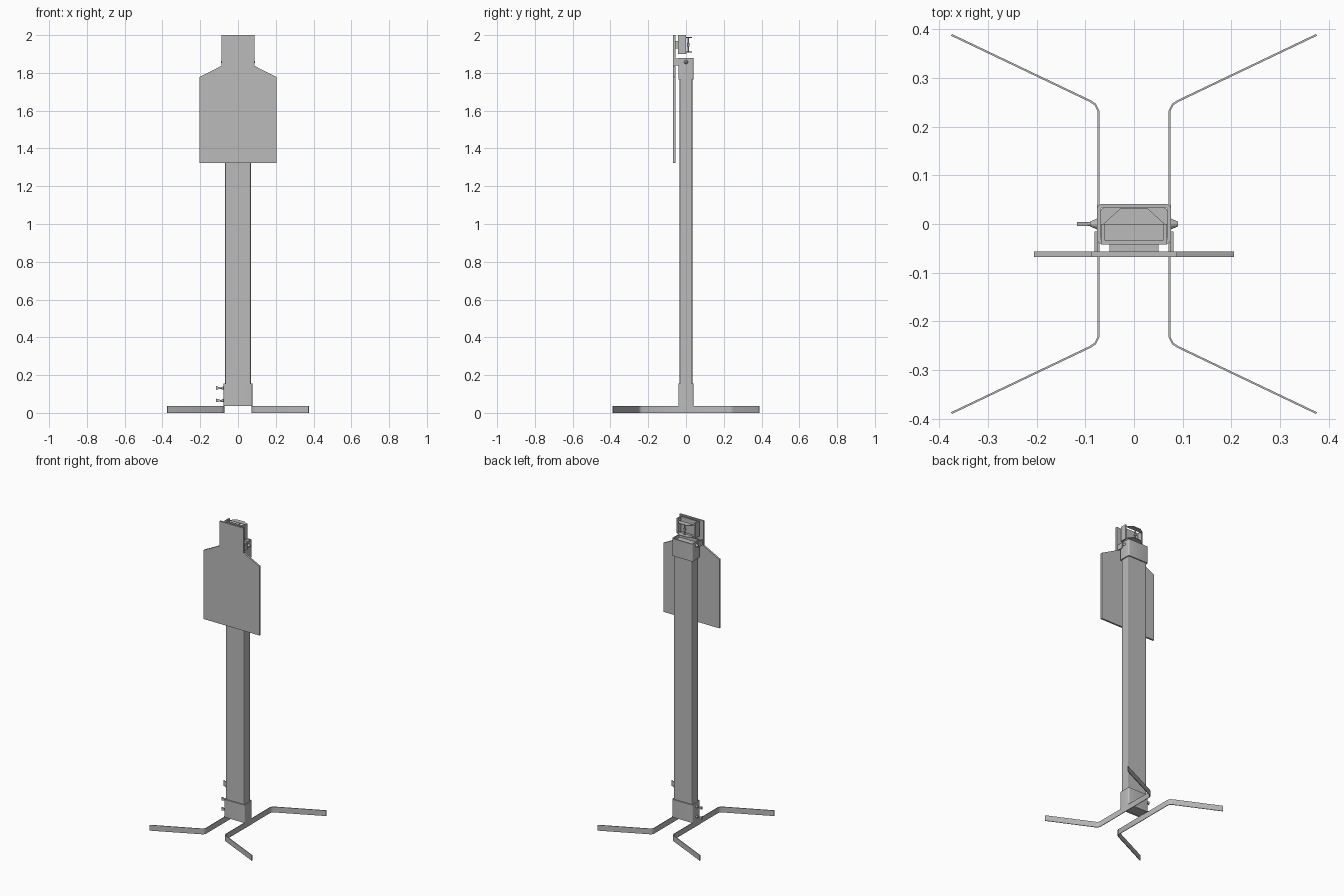
import bpy, bmesh, math
from mathutils import Vector

cube = bpy.data.objects.get("Cube")
if cube:
    bpy.data.objects.remove(cube, do_unlink=True)

steel = bpy.data.materials.new("steel_grey")
steel.use_nodes = True
COLOUR = (0.5, 0.5, 0.5, 1)
steel.diffuse_color = COLOUR
steel.node_tree.nodes["Principled BSDF"].inputs["Base Color"].default_value = COLOUR


def finish(name, bm):
    bmesh.ops.recalc_face_normals(bm, faces=bm.faces)
    mesh = bpy.data.meshes.new(name)
    bm.to_mesh(mesh)
    bm.free()
    mesh.materials.append(steel)
    ob = bpy.data.objects.new(name, mesh)
    bpy.context.collection.objects.link(ob)
    return ob


def prism(name, outline, depth, axis="z", start=0.0):
    """Extrude a 2D outline along z (x, y outline) or y (x, z outline)."""
    bm = bmesh.new()
    place = (lambda a, b: (a, b, start)) if axis == "z" else (lambda a, b: (a, start, b))
    face = bm.faces.new([bm.verts.new(place(a, b)) for a, b in outline])
    grown = bmesh.ops.extrude_face_region(bm, geom=[face])["geom"]
    move = Vector((0, 0, depth)) if axis == "z" else Vector((0, depth, 0))
    bmesh.ops.translate(bm, vec=move, verts=[g for g in grown if isinstance(g, bmesh.types.BMVert)])
    return finish(name, bm)


def box(name, x, y, z):
    return prism(name, [(x[0], y[0]), (x[1], y[0]), (x[1], y[1]), (x[0], y[1])], z[1] - z[0], "z", z[0])


def round_rect(hx, hy, r, steps):
    pts = []
    for i, (sx, sy) in enumerate([(1, 1), (-1, 1), (-1, -1), (1, -1)]):
        for k in range(steps + 1):
            a = (i + k / steps) * math.pi / 2
            pts.append((sx * (hx - r) + r * math.cos(a), sy * (hy - r) + r * math.sin(a)))
    return pts


def sleeve(name, z0, z1):
    """Rounded collar, open at both ends."""
    bm = bmesh.new()
    loops = []
    for hx, hy, r in [(0.076, 0.041, 0.01), (0.069, 0.034, 0.005)]:
        for z in (z0, z1):
            loops.append([bm.verts.new((x, y, z)) for x, y in round_rect(hx, hy, r, 4)])
    n = len(loops[0])
    for a, b in [(0, 1), (1, 3), (3, 2), (2, 0)]:
        for i in range(n):
            j = (i + 1) % n
            bm.faces.new((loops[a][i], loops[a][j], loops[b][j], loops[b][i]))
    return finish(name, bm)


def rod(name, centre, radius, length, axis, sides=16, radius2=None):
    bm = bmesh.new()
    bmesh.ops.create_cone(bm, cap_ends=True, segments=sides, radius1=radius,
                          radius2=radius if radius2 is None else radius2, depth=length)
    ob = finish(name, bm)
    ob.location = centre
    ob.rotation_mode = "QUATERNION"
    ob.rotation_quaternion = Vector(axis).to_track_quat("Z", "Y")
    return ob


# Post and its two collars
prism("post", round_rect(0.069, 0.034, 0.008, 2), 1.82, "z", 0.04)
sleeve("base_collar", 0.037, 0.155)
sleeve("top_collar", 1.765, 1.88)

# Bent flat-bar feet
half = [(0.375, 0.386), (0.092, 0.251), (0.081, 0.244), (0.075, 0.232)]
path = half + [(x, -y) for x, y in reversed(half)]
for side, s in (("left", 1), ("right", -1)):
    inner = []
    for i, p in enumerate(path):
        a, b = Vector(path[max(i - 1, 0)]), Vector(path[min(i + 1, len(path) - 1)])
        d = (b - a).normalized()
        inner.append((p[0] + d.y * 0.004, p[1] - d.x * 0.004))
    prism(side + "_foot_bar", [(s * x, y) for x, y in path + inner[::-1]], 0.037)
    box(side + "_collar_tab", sorted((s * 0.071, s * 0.076)), (-0.04, 0.04), (0, 0.04))

# Target plate
right = [(0.205, 1.322), (0.205, 1.777), (0.088, 1.837), (0.088, 2.0)]
prism("target_plate", right + [(-x, z) for x, z in reversed(right)], 0.012, "y", -0.068)

# Channel bracket behind the plate
box("bracket_web", (-0.068, 0.068), (-0.042, -0.034), (1.9, 2.0))
box("bracket_spacer", (-0.05, 0.05), (-0.056, -0.042), (1.93, 1.97))
for side, s in (("left", 1), ("right", -1)):
    box(side + "_bracket_flange", sorted((s * 0.06, s * 0.068)), (-0.034, 0.0), (1.9, 2.0))
    box(side + "_hanger_tab", sorted((s * 0.075, s * 0.081)), (-0.056, -0.015), (1.84, 1.876))
    rod(side + "_pivot_bolt", (s * 0.083, 0, 1.857), 0.011, 0.014, (s, 0, 0), 12, 0.005)

# Sensor holder: two trapezoid shelves around a small post
trapezoid = [(-0.064, -0.001), (0.064, -0.001), (0.028, 0.032), (-0.028, 0.032)]
for name, z in (("upper_shelf", 1.985), ("lower_shelf", 1.908)):
    prism(name, trapezoid, 0.004, "z", z)
rod("holder_pin", (0, 0.012, 1.948), 0.004, 0.08, (0, 0, 1))
rod("holder_nut", (0, 0.012, 1.948), 0.009, 0.012, (0, 1, 0), 6)

# Wing screws on the right side of the base
for name, z in (("upper", 0.131), ("lower", 0.065)):
    rod(name + "_screw_shaft", (-0.09, 0, z), 0.004, 0.04, (1, 0, 0))
    rod(name + "_screw_boss", (-0.081, 0, z), 0.009, 0.012, (-1, 0, 0), 16, 0.006)
    prism(name + "_screw_wing", [(-0.094, z - 0.004), (-0.094, z + 0.004), (-0.117, z + 0.011),
                                 (-0.117, z - 0.009)], 0.008, "y", -0.004)

# Smooth the rounded parts, keeping hard edges
bpy.ops.object.select_all(action="DESELECT")
for ob in bpy.context.scene.objects:
    if ob.type == "MESH" and any(w in ob.name for w in ("collar", "foot", "shaft", "pin")):
        ob.select_set(True)
        bpy.context.view_layer.objects.active = ob
bpy.ops.object.shade_smooth_by_angle(angle=math.radians(35))
